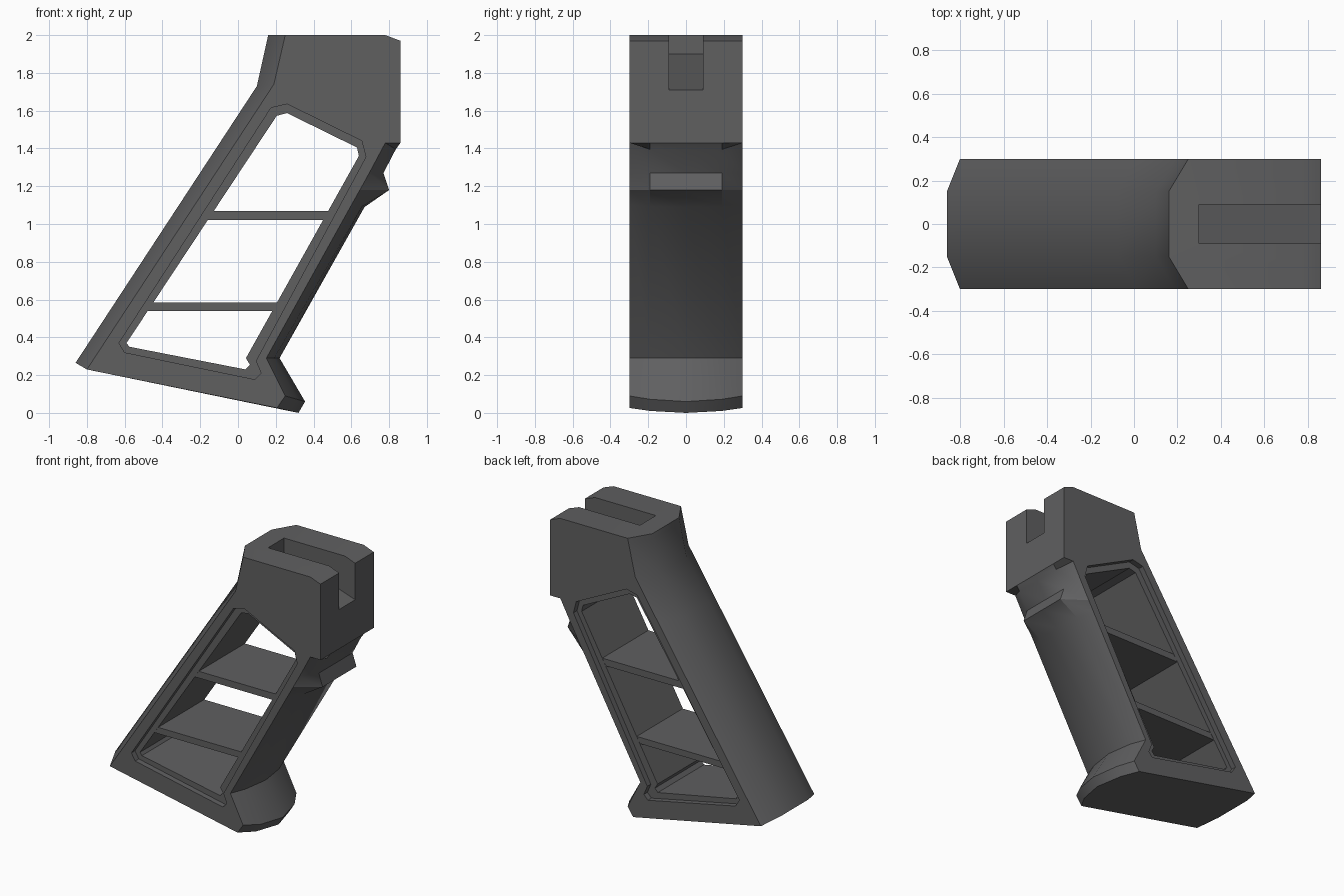
import bpy, bmesh, math
from mathutils import Vector

cube = bpy.data.objects.get("Cube")
if cube:
    bpy.data.objects.remove(cube, do_unlink=True)

GREY = (0.115, 0.115, 0.118, 1)
mat = bpy.data.materials.new("dark grey polymer")
mat.use_nodes = True
mat.diffuse_color = GREY
bsdf = mat.node_tree.nodes["Principled BSDF"]
bsdf.inputs["Base Color"].default_value = GREY
bsdf.inputs["Roughness"].default_value = 0.6

HALF = 0.30      # half width of the grip
RECESS = 0.04    # depth of the step around the window


def finish(name, bm):
    bmesh.ops.recalc_face_normals(bm, faces=bm.faces[:])
    mesh = bpy.data.meshes.new(name)
    bm.to_mesh(mesh)
    bm.free()
    mesh.materials.append(mat)
    obj = bpy.data.objects.new(name, mesh)
    bpy.context.collection.objects.link(obj)
    return obj


def prism(name, outline, y0, y1):
    """Extrude an x-z outline from y0 to y1."""
    bm = bmesh.new()
    face = bm.faces.new([bm.verts.new((x, y0, z)) for x, z in outline])
    new = bmesh.ops.extrude_face_region(bm, geom=[face])["geom"]
    verts = [v for v in new if isinstance(v, bmesh.types.BMVert)]
    bmesh.ops.translate(bm, verts=verts, vec=(0, y1 - y0, 0))
    return finish(name, bm)


def cut(target, cutter):
    mod = target.modifiers.new("cut", "BOOLEAN")
    mod.operation = "DIFFERENCE"
    mod.solver = "EXACT"
    mod.object = cutter
    bpy.context.view_layer.objects.active = target
    bpy.ops.object.modifier_apply(modifier=mod.name)
    bpy.data.objects.remove(cutter, do_unlink=True)


# Back spine: side edge and raised middle, as foot, neck and top points
SIDE = [Vector((-0.80, 0.23)), Vector((0.19, 1.74)), Vector((0.25, 2.0))]
MID = [Vector((-0.86, 0.265)), Vector((0.10, 1.73)), Vector((0.16, 2.0))]


def along(path, t):
    i = 0 if t <= 1 else 1
    return path[i].lerp(path[i + 1], t - i)


# Cross-sections: position on spine, front side point, front middle point, fullness
SECTIONS = [
    (0.00, (0.206, 0.026), (0.32, 0.00), 0.6),
    (0.05, (0.25, 0.09), (0.355, 0.06), 0.6),
    (0.12, (0.15, 0.29), (0.22, 0.29), 0.6),
    (0.60, (0.60, 1.10), (0.67, 1.09), 0.8),
    (0.66, (0.645, 1.18), (0.80, 1.18), 1),
    (0.72, (0.695, 1.27), (0.77, 1.27), 1),
    (0.80, (0.78, 1.43), (0.835, 1.395), 1),
    (0.82, (0.86, 1.43), (0.86, 1.43), 1),
    (1.00, (0.86, 1.74), (0.86, 1.74), 1),
    (1.88, (0.86, 1.97), (0.86, 1.97), 1),
    (2.00, (0.78, 2.0), (0.78, 2.0), 1),
]

# Main body, lofted through the sections
bm = bmesh.new()
rings = []
for t, side, mid, full in SECTIONS:
    side, mid = Vector(side), Vector(mid)
    bs, bk, shoulder = along(SIDE, t), along(MID, t), side.lerp(mid, full)
    pts = [(bs, -HALF), (bk, -0.15), (bk, 0.15), (bs, HALF), (side, HALF),
           (shoulder, 0.19), (mid, 0), (shoulder, -0.19), (side, -HALF)]
    rings.append([bm.verts.new((p.x, y, p.y)) for p, y in pts])
for low, high in zip(rings, rings[1:]):
    n = len(low)
    for i in range(n):
        j = (i + 1) % n
        bm.faces.new((low[i], low[j], high[j], high[i]))
bm.faces.new(rings[0])
bm.faces.new(rings[-1])
body = finish("grip_body", bm)

# Stepped window: shallow recess on both sides, then the through hole
RECESS_EDGE = [(-0.63, 0.37), (-0.60, 0.32), (0.09, 0.177), (0.122, 0.21),
               (0.095, 0.275), (0.677, 1.355), (0.655, 1.44), (0.26, 1.635),
               (0.175, 1.615)]
HOLE_EDGE = [(-0.59, 0.37), (-0.575, 0.35), (0.04, 0.23), (0.063, 0.255),
             (0.042, 0.29), (0.64, 1.36), (0.63, 1.405), (0.26, 1.587),
             (0.205, 1.573)]
for s in (-1, 1):
    cut(body, prism("recess_cutter", RECESS_EDGE, s * (HALF - RECESS), s * (HALF + 0.1)))
cut(body, prism("window_cutter", HOLE_EDGE, -0.5, 0.5))

# Top slot with a sloping floor, open at the front
slot = [(0.30, 1.90), (0.86, 1.71), (1.0, 1.66), (1.0, 2.1), (0.30, 2.1)]
cut(body, prism("slot_cutter", slot, -0.09, 0.09))


# Cross shelves, flush with the recess floor
def window_span(z):
    back = -0.59 + (z - 0.37) * 0.795 / 1.203
    front = 0.042 + (z - 0.29) * 0.598 / 1.07
    return back - 0.01, front + 0.01


depth = HALF - RECESS - 0.001
parts = [body]
for name, z0, z1 in (("lower_shelf", 0.54, 0.585), ("upper_shelf", 1.022, 1.07)):
    (b0, f0), (b1, f1) = window_span(z0), window_span(z1)
    parts.append(prism(name, [(b0, z0), (f0, z0), (f1, z1), (b1, z1)], -depth, depth))

# Smooth the rounded spine and palm, keep edges crisp
for obj in parts:
    bpy.ops.object.select_all(action="DESELECT")
    obj.select_set(True)
    bpy.context.view_layer.objects.active = obj
    bpy.ops.object.shade_smooth_by_angle(angle=math.radians(33))
